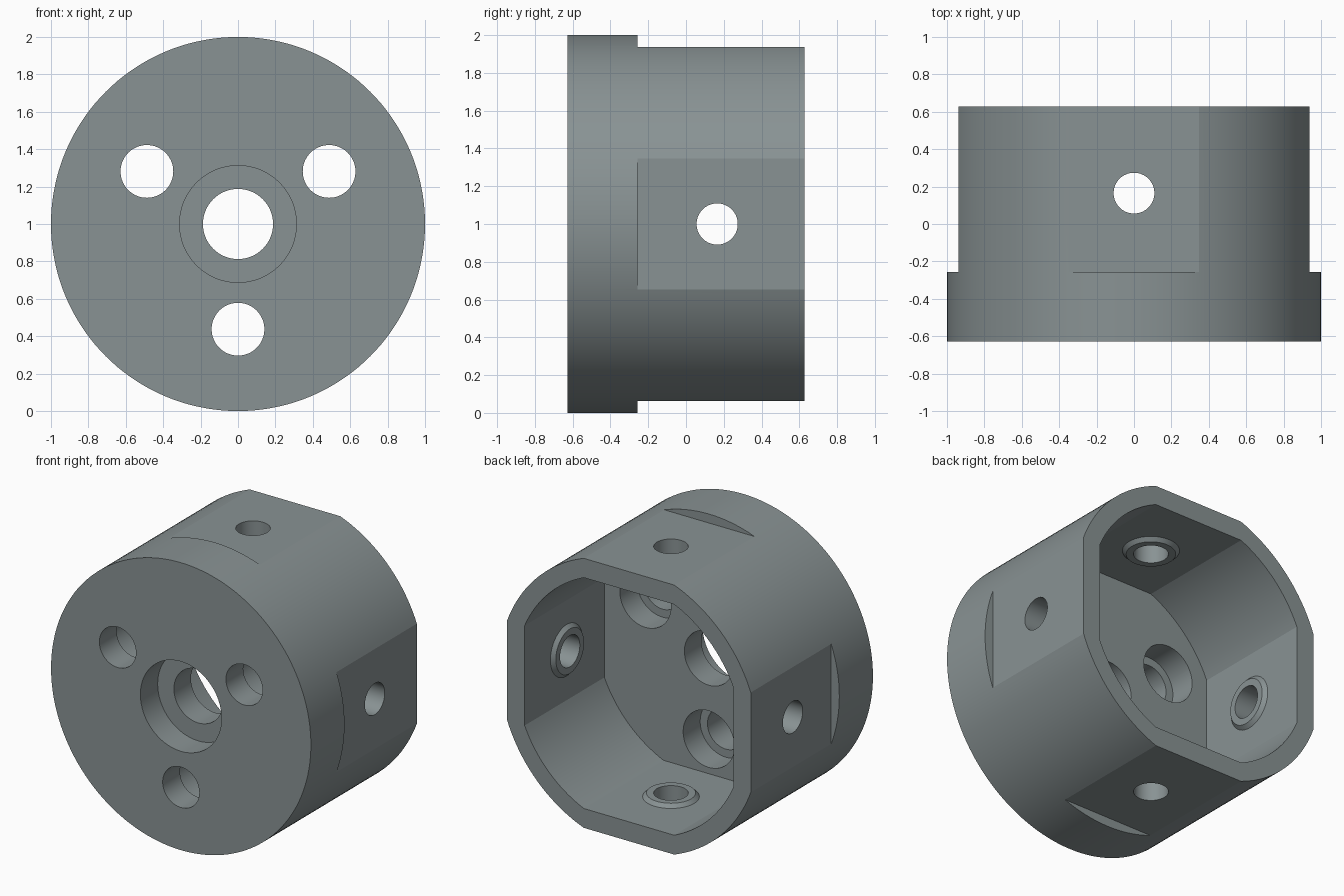
import bpy, bmesh, math
from mathutils import Matrix, Vector

if "Cube" in bpy.data.objects:
    bpy.data.objects.remove(bpy.data.objects["Cube"])

FRONT, BACK = -0.627, 0.627
FLANGE, FLOOR = -0.257, -0.25   # rear of flange, floor of the pocket
MID = Vector((0, 0, 1))

metal = bpy.data.materials.new("grey_metal")
metal.diffuse_color = (0.25, 0.29, 0.295, 1)
metal.use_nodes = True
metal.node_tree.nodes["Principled BSDF"].inputs["Base Color"].default_value = metal.diffuse_color


def make(name, bm):
    bmesh.ops.recalc_face_normals(bm, faces=bm.faces)
    mesh = bpy.data.meshes.new(name)
    bm.to_mesh(mesh)
    bm.free()
    ob = bpy.data.objects.new(name, mesh)
    bpy.context.collection.objects.link(ob)
    mesh.materials.append(metal)
    return ob


def cone(name, start, end, r1, r2=None, n=64):
    """Cylinder or frustum between two points."""
    start, end = Vector(start), Vector(end)
    axis = end - start
    turn = axis.to_track_quat('Z', 'Y').to_matrix().to_4x4()
    bm = bmesh.new()
    bmesh.ops.create_cone(bm, cap_ends=True, segments=n, radius1=r1,
                          radius2=r1 if r2 is None else r2, depth=axis.length,
                          matrix=Matrix.Translation((start + end) / 2) @ turn)
    return make(name, bm)


def box(name, centre, size):
    bm = bmesh.new()
    bmesh.ops.create_cube(bm, size=1, matrix=Matrix.Translation(centre) @ Matrix.Diagonal((*size, 1)))
    return make(name, bm)


def flatted_prism(name, radius, flat, y0, y1, n=24):
    """Round prism along y with four flats."""
    a = math.acos(flat / radius)
    bm = bmesh.new()
    ring = []
    for q in range(4):
        for i in range(n + 1):
            t = q * math.pi / 2 + a + (math.pi / 2 - 2 * a) * i / n
            ring.append(bm.verts.new((radius * math.cos(t), y0, 1 + radius * math.sin(t))))
    face = bm.faces.new(ring)
    out = bmesh.ops.extrude_face_region(bm, geom=[face])["geom"]
    bmesh.ops.translate(bm, verts=[v for v in out if isinstance(v, bmesh.types.BMVert)], vec=(0, y1 - y0, 0))
    return make(name, bm)


def combine(target, tool, operation):
    mod = target.modifiers.new("bool", 'BOOLEAN')
    mod.operation, mod.solver, mod.object = operation, 'EXACT', tool
    bpy.context.view_layer.objects.active = target
    bpy.ops.object.modifier_apply(modifier=mod.name)
    bpy.data.objects.remove(tool)


def cut(tool):
    combine(housing, tool, 'DIFFERENCE')


# Round housing with a rear pocket
housing = cone("housing", (0, FRONT, 1), (0, BACK, 1), 1.0, n=144)
cut(flatted_prism("pocket", 0.875, 0.803, FLOOR, 1))

# Four outer flats behind the flange
SIDES = [Vector((1, 0, 0)), Vector((-1, 0, 0)), Vector((0, 0, 1)), Vector((0, 0, -1))]
for d in SIDES:
    size = [0.5 if abs(c) else 1.6 for c in d]
    size[1] = 1 - FLANGE
    cut(box("flat", MID + d * (0.9375 + 0.25) + Vector((0, (1 + FLANGE) / 2, 0)), size))

# Radial holes, each with a raised tapered seat inside
for d in SIDES:
    base = MID + Vector((0, 0.165, 0))
    combine(housing, cone("seat", base + d * 0.83, base + d * 0.778, 0.205, 0.155), 'UNION')
    cut(cone("side_hole", base + d * 0.6, base + d * 1.2, 0.109))

# Centre hole, counterbored from the front
cut(cone("centre_hole", (0, -1, 1), (0, 0, 1), 0.1875))
cut(cone("centre_counterbore", (0, -1, 1), (0, FRONT + 0.19, 1), 0.3125))

# Three bolt holes, counterbored from the pocket
for k in range(3):
    t = math.radians(30 + 120 * k)
    x, z = 0.5625 * math.cos(t), 1 + 0.5625 * math.sin(t)
    cut(cone("bolt_hole", (x, -1, z), (x, 0, z), 0.141))
    cut(cone("bolt_counterbore", (x, FRONT + 0.19, z), (x, 0, z), 0.197))

bpy.ops.object.select_all(action='DESELECT')
housing.select_set(True)
bpy.context.view_layer.objects.active = housing
bpy.ops.object.shade_smooth_by_angle(angle=math.radians(20))
